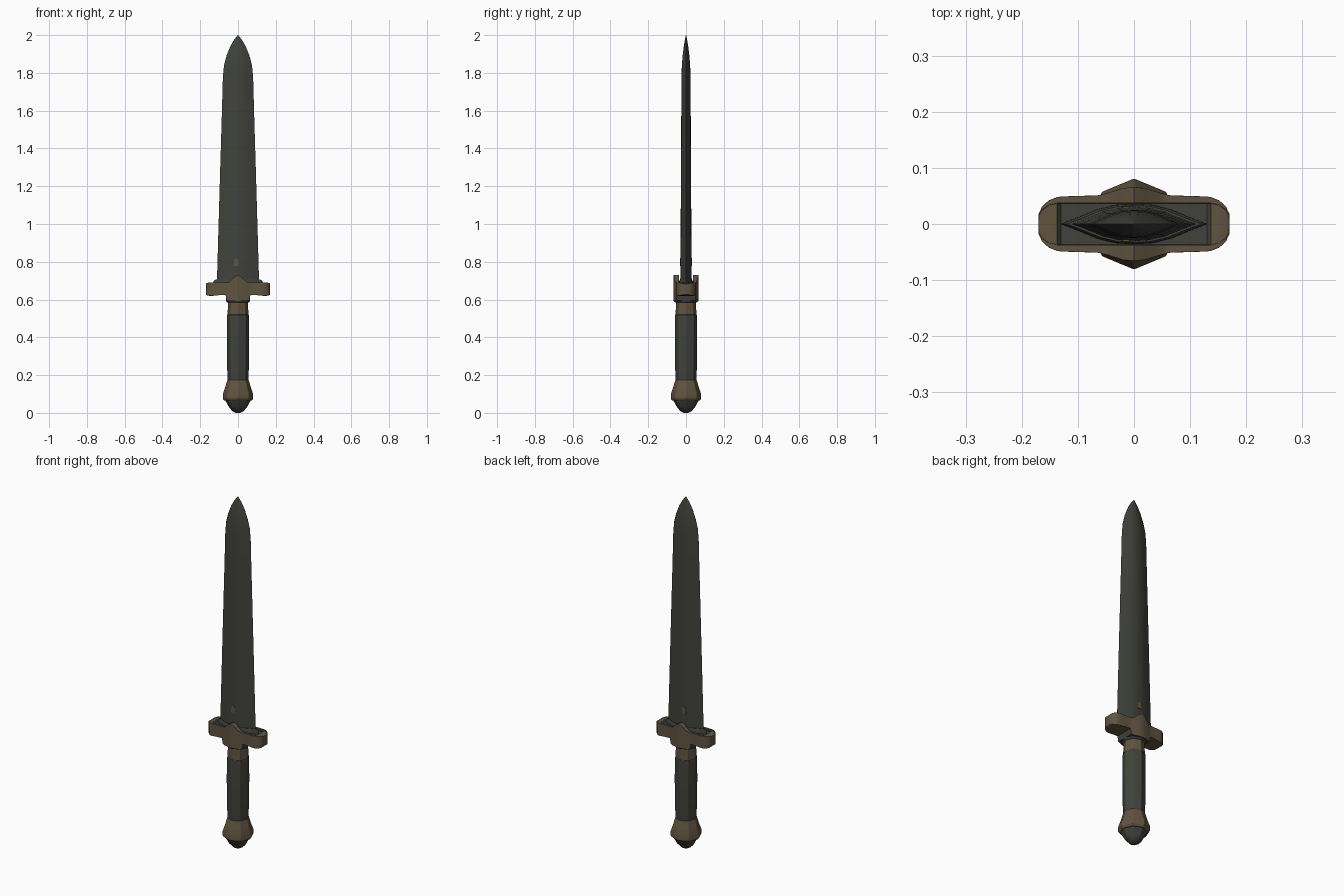
import bpy, bmesh, math

cube = bpy.data.objects.get("Cube")
if cube:
    bpy.data.objects.remove(cube, do_unlink=True)


def make_material(name, colour):
    mat = bpy.data.materials.new(name)
    mat.use_nodes = True
    mat.diffuse_color = (*colour, 1)
    bsdf = mat.node_tree.nodes["Principled BSDF"]
    bsdf.inputs["Base Color"].default_value = (*colour, 1)
    bsdf.inputs["Roughness"].default_value = 0.7
    return mat


MATERIALS = [make_material("dark steel", (0.052, 0.055, 0.045)),
             make_material("aged bronze", (0.118, 0.088, 0.052))]
STEEL, BRONZE = 0, 1


def loft(name, rings, rule, angle=30, bevel=0):
    """Skin a list of equal closed rings, cap the ends and colour faces by rule."""
    bm = bmesh.new()
    loops = [[bm.verts.new(p) for p in ring] for ring in rings]
    for a, b in zip(loops, loops[1:]):
        for i in range(len(a)):
            j = (i + 1) % len(a)
            bm.faces.new((a[i], a[j], b[j], b[i]))
    bm.faces.new(loops[0][::-1])
    bm.faces.new(loops[-1])
    bmesh.ops.recalc_face_normals(bm, faces=bm.faces[:])
    bm.normal_update()
    for f in bm.faces:
        f.material_index = rule(f.calc_center_median(), f.normal)
    mesh = bpy.data.meshes.new(name)
    bm.to_mesh(mesh)
    bm.free()
    for mat in MATERIALS:
        mesh.materials.append(mat)
    obj = bpy.data.objects.new(name, mesh)
    bpy.context.collection.objects.link(obj)
    bpy.ops.object.select_all(action="DESELECT")
    obj.select_set(True)
    bpy.context.view_layer.objects.active = obj
    bpy.ops.object.shade_smooth_by_angle(angle=math.radians(angle))
    if bevel:
        mod = obj.modifiers.new("soft edges", "BEVEL")
        mod.width, mod.segments = bevel, 2
        mod.limit_method = "ANGLE"
        mod.angle_limit = math.radians(35)
    return obj


# Hollow-ground lens used by the blade and its seat
LENS = [(1, 0), (0.78, 0.3), (0.5, 0.72), (0.25, 0.94), (0, 1)]
HALF = LENS + [(-x, y) for x, y in LENS[-2::-1]]
SECTION = HALF + [(x, -y) for x, y in HALF[-2:0:-1]]


def lens_ring(z, half_width, half_depth):
    return [(x * half_width, y * half_depth, z) for x, y in SECTION]


# Blade: z, half width, half thickness
blade = [(0.66, 0.112, 0.031), (0.75, 0.11, 0.03), (1.2, 0.097, 0.027),
         (1.6, 0.085, 0.025), (1.78, 0.08, 0.024), (1.84, 0.074, 0.022),
         (1.89, 0.061, 0.018), (1.94, 0.041, 0.012), (1.975, 0.021, 0.006),
         (2.0, 0.001, 0.001)]
loft("blade", [lens_ring(*s) for s in blade], lambda c, n: STEEL, 35)

# Raised seat around the blade root
loft("blade_seat", [lens_ring(0.66, 0.132, 0.037), lens_ring(0.697, 0.13, 0.036),
                    lens_ring(0.705, 0.12, 0.033)], lambda c, n: STEEL)

# Small bronze mark on both faces of the blade
for side, label in ((-1, "front"), (1, "back")):
    outline = [(-0.008, 0.82), (-0.02, 0.81), (-0.023, 0.778),
               (0.003, 0.778), (0.002, 0.81)]
    loft("blade_mark_" + label,
         [[(x, side * y, z) for x, z in outline] for y in (0.0265, 0.0315)],
         lambda c, n: BRONZE)

# Guard stations: x, half depth, bottom, top, recess floor
half_guard = [(0, 0.066, 0.592, 0.73, 0.685), (0.02, 0.064, 0.592, 0.718, 0.685),
              (0.045, 0.056, 0.592, 0.695, 0.68), (0.06, 0.052, 0.595, 0.69, 0.68),
              (0.066, 0.051, 0.625, 0.69, 0.68), (0.1, 0.05, 0.623, 0.69, 0.68),
              (0.13, 0.049, 0.62, 0.69, 0.68), (0.137, 0.048, 0.62, 0.69, 0.688),
              (0.152, 0.042, 0.62, 0.69, 0.689), (0.164, 0.031, 0.622, 0.688, 0.687),
              (0.17, 0.018, 0.626, 0.684, 0.683)]
stations = [(-s[0], *s[1:]) for s in half_guard[:0:-1]] + half_guard


def guard_ring(x, depth, bottom, top, floor):
    inner = min(0.037, depth * 0.8)
    side = [(depth, bottom), (depth, top), (inner, top), (inner, floor)]
    return [(x, y, z) for y, z in side] + [(x, -y, z) for y, z in side[::-1]]


def guard_rule(c, n):
    in_recess = abs(c.y) < 0.038 and abs(c.x) < 0.137 and n.z > -0.1 and c.z > 0.67
    under_step = abs(c.x) < 0.067 and c.z < 0.63 and (abs(n.x) > 0.5 or n.z < -0.5)
    return STEEL if in_recess or under_step else BRONZE


loft("cross_guard", [guard_ring(*s) for s in stations], guard_rule, 40, 0.005)


# Faceted handle pieces with a corner on each axis
def eight_sided(z, radius):
    return [(radius * math.cos(i * math.pi / 4), radius * math.sin(i * math.pi / 4), z)
            for i in range(8)]


def handle_piece(name, profile, colour, bevel=0.003):
    return loft(name, [eight_sided(*p) for p in profile], lambda c, n: colour, 30, bevel)


handle_piece("guard_collar", [(0.583, 0.056), (0.592, 0.064), (0.65, 0.064)], STEEL)
handle_piece("grip_ferrule", [(0.515, 0.056), (0.57, 0.054), (0.6, 0.053)], BRONZE)
handle_piece("grip", [(0.17, 0.055), (0.2, 0.056), (0.23, 0.058),
                      (0.4, 0.06), (0.52, 0.058)], STEEL)
handle_piece("pommel", [(0.065, 0.074), (0.075, 0.081), (0.1, 0.081),
                        (0.14, 0.067), (0.175, 0.057)], BRONZE)
handle_piece("pommel_cap", [(0, 0.012), (0.008, 0.028), (0.03, 0.048),
                            (0.055, 0.062), (0.068, 0.07)], STEEL)
